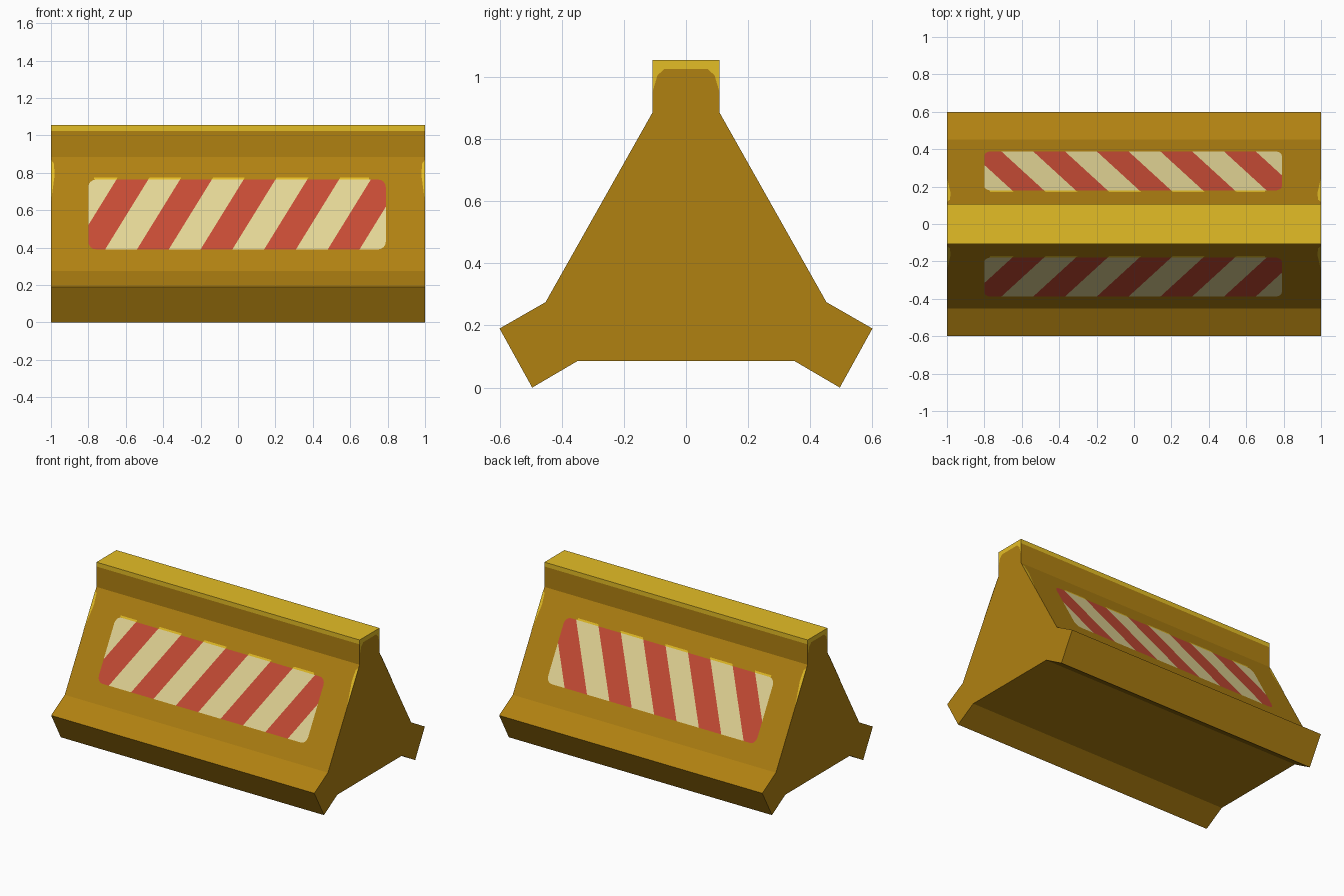
import bpy, bmesh, math
from mathutils import Vector

if "Cube" in bpy.data.objects:
    bpy.data.objects.remove(bpy.data.objects["Cube"])


def material(name, rgb):
    m = bpy.data.materials.new(name)
    lin = [((c / 255 + 0.055) / 1.055) ** 2.4 for c in rgb]
    m.diffuse_color = (*lin, 1)
    m.use_nodes = True
    m.node_tree.nodes["Principled BSDF"].inputs["Base Color"].default_value = m.diffuse_color
    return m


OCHRE = material("ochre", (176, 129, 17))
YELLOW = material("bright yellow", (228, 189, 38))
CREAM = material("cream", (227, 213, 149))
RED = material("red", (198, 75, 52))
LIFT = 0.002


def finish(bm, name, mats):
    me = bpy.data.meshes.new(name)
    bm.to_mesh(me)
    bm.free()
    for m in mats:
        me.materials.append(m)
    ob = bpy.data.objects.new(name, me)
    bpy.context.collection.objects.link(ob)
    return ob


def cut(bm, co, no):
    bmesh.ops.bisect_plane(bm, geom=bm.verts[:] + bm.edges[:] + bm.faces[:],
                           plane_co=co, plane_no=no, dist=1e-5)


def face_out(bm, direction):
    bm.normal_update()
    for f in bm.faces:
        if f.normal.dot(direction) < 0:
            f.normal_flip()


# Barrier body: three-legged profile extruded along x, bright rim on top
half = [(0.108, 1.055), (0.108, 0.885), (0.452, 0.275), (0.60, 0.19),
        (0.495, 0.0), (0.35, 0.085)]
profile = half + [(-y, z) for y, z in reversed(half)]
bm = bmesh.new()
base = bm.faces.new([bm.verts.new((-1, y, z)) for y, z in profile])
ext = bmesh.ops.extrude_face_region(bm, geom=[base], use_keep_orig=True)
bmesh.ops.translate(bm, vec=(2, 0, 0),
                    verts=[v for v in ext["geom"] if isinstance(v, bmesh.types.BMVert)])
bmesh.ops.recalc_face_normals(bm, faces=bm.faces[:])
cut(bm, (0, 0, 1.025), (0, 0, 1))
for f in bm.faces:
    f.material_index = 1 if f.calc_center_median().z > 1.026 else 0
finish(bm, "barrier_body", [OCHRE, YELLOW])


# Helpers for flat markings on the sloped sides
def on_slope(x, z, s):
    y = 0.108 + (0.885 - z) * (0.344 / 0.61)
    n = Vector((0, s * 0.871, 0.491))
    return Vector((x, s * y, z)) + n * LIFT


def to_slope(bm, s):
    for v in bm.verts:
        v.co = on_slope(v.co.x, v.co.z, s)
    face_out(bm, Vector((0, s, 0.5)))


def flat(points):
    bm = bmesh.new()
    bm.faces.new([bm.verts.new((x, 0, z)) for x, z in points])
    return bm


Z0, Z1, SHIFT, STEP, START = 0.39, 0.763, 0.23, 0.17, -0.65
SLOPE = SHIFT / (Z1 - Z0)


def cut_stripes(bm):
    for k in range(-1, 11):
        cut(bm, (START + k * STEP, 0, Z1), (1, 0, -SLOPE))


def is_cream(f):
    c = f.calc_center_median()
    return math.floor((c.x + (Z1 - c.z) * SLOPE - START) / STEP) % 2 == 1


for s, side in ((-1, "front"), (1, "back")):
    # Striped sign with rounded corners
    r, pts = 0.04, []
    for cx, cz, a0 in ((0.79 - r, Z1 - r, 0), (-0.80 + r, Z1 - r, 90),
                       (-0.80 + r, Z0 + r, 180), (0.79 - r, Z0 + r, 270)):
        for i in range(5):
            a = math.radians(a0 + i * 22.5)
            pts.append((cx + r * math.cos(a), cz + r * math.sin(a)))
    bm = flat(pts)
    cut_stripes(bm)
    for f in bm.faces:
        f.material_index = 1 if is_cream(f) else 0
    to_slope(bm, s)
    finish(bm, side + "_striped_sign", [RED, CREAM])

    # Yellow fringe above the cream stripes
    bm = flat([(-0.77, Z1), (0.70, Z1), (0.70, 0.774), (-0.77, 0.774)])
    cut_stripes(bm)
    bmesh.ops.delete(bm, geom=[f for f in bm.faces if not is_cream(f)], context="FACES")
    to_slope(bm, s)
    finish(bm, side + "_sign_fringe", [YELLOW])

    for e, end in ((-1, "left"), (1, "right")):
        # Worn yellow sliver on the slope edge
        bm = flat([(e, 0.64), (e, 0.87), (e * 0.985, 0.85), (e * 0.98, 0.79)])
        to_slope(bm, s)
        finish(bm, f"{side}_{end}_edge_wear", [YELLOW])

        # Worn yellow corner on the end of the top rail
        bm = bmesh.new()
        bm.faces.new([bm.verts.new((e * (1 + LIFT / 2), s * y, z)) for y, z in
                      ((0.108, 0.95), (0.092, 1.005), (0.07, 1.025), (0.108, 1.025))])
        face_out(bm, Vector((e, 0, 0)))
        finish(bm, f"{side}_{end}_corner_wear", [YELLOW])
